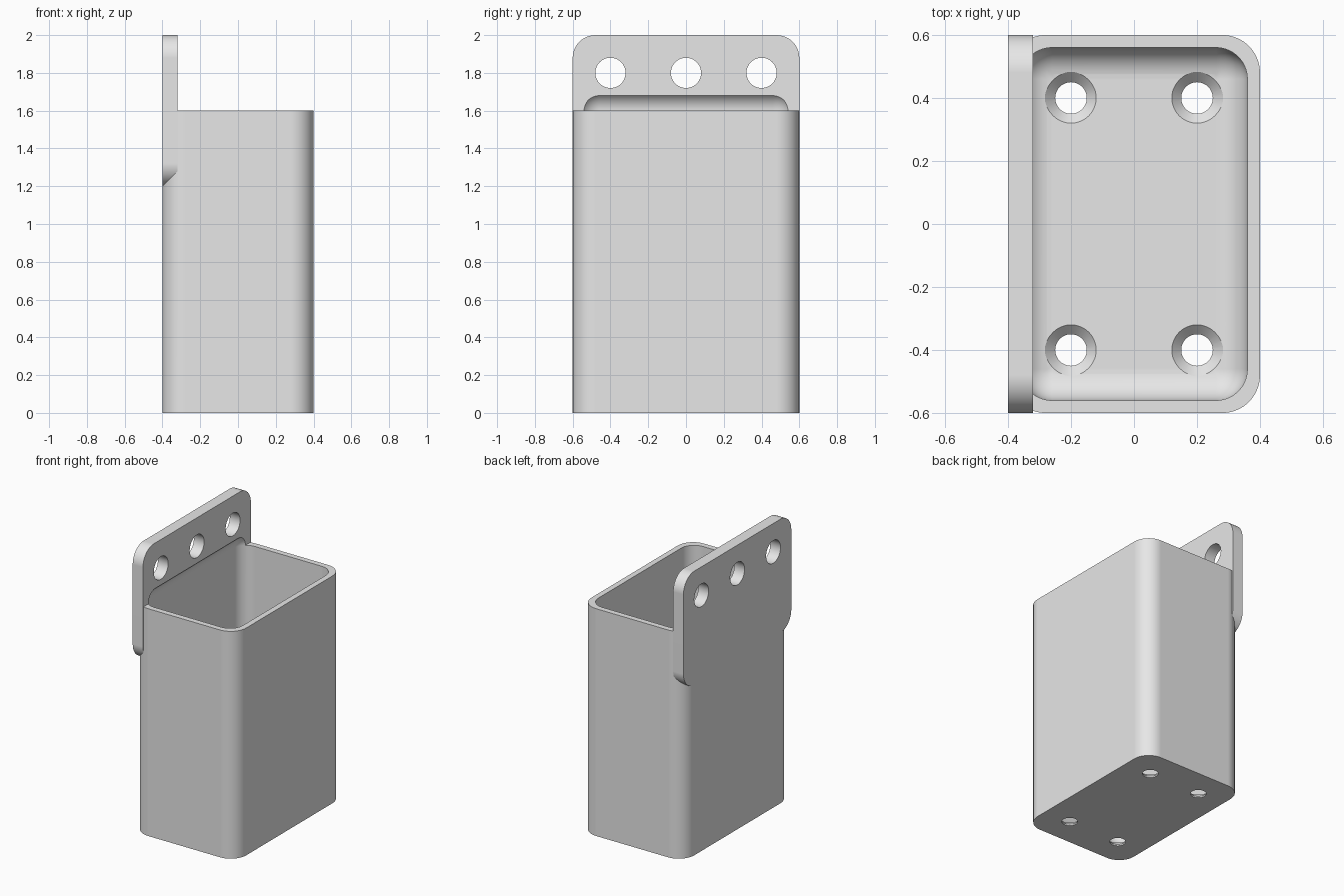
import bpy, bmesh
from mathutils import Matrix, Vector

cube = bpy.data.objects.get("Cube")
if cube:
    bpy.data.objects.remove(cube, do_unlink=True)


def make_object(name, bm):
    mesh = bpy.data.meshes.new(name)
    bm.to_mesh(mesh)
    bm.free()
    obj = bpy.data.objects.new(name, mesh)
    bpy.context.collection.objects.link(obj)
    return obj


def rounded_box(name, low, high, radius, axis=None, segments=10):
    """Box rounded on the edges along one axis, or on all edges."""
    low, high = Vector(low), Vector(high)
    bm = bmesh.new()
    bmesh.ops.create_cube(bm, size=1)
    bmesh.ops.scale(bm, vec=high - low, verts=bm.verts)
    bmesh.ops.translate(bm, vec=(low + high) / 2, verts=bm.verts)

    def chosen(edge):
        d = edge.verts[1].co - edge.verts[0].co
        return axis is None or abs(d[axis]) > 0.99 * d.length

    bmesh.ops.bevel(bm, geom=[e for e in bm.edges if chosen(e)], offset=radius,
                    segments=segments, profile=0.5, affect='EDGES')
    return make_object(name, bm)


def round_cutters(name, centres, r_low, r_high, depth, turn=None):
    """Several cylinders or cones in one cutter mesh."""
    bm = bmesh.new()
    for c in centres:
        bmesh.ops.create_cone(bm, cap_ends=True, segments=48, radius1=r_low,
                              radius2=r_high, depth=depth,
                              matrix=Matrix.Translation(c) @ (turn or Matrix()))
    return make_object(name, bm)


def combine(target, other, operation):
    mod = target.modifiers.new(operation.title(), 'BOOLEAN')
    mod.operation, mod.solver, mod.object = operation, 'EXACT', other
    graph = bpy.context.evaluated_depsgraph_get()
    mesh = bpy.data.meshes.new_from_object(target.evaluated_get(graph))
    target.modifiers.clear()
    target.data = mesh
    bpy.data.objects.remove(other, do_unlink=True)


# Container body with the mounting plate joined flush to its left wall
holder = rounded_box("wall_holder", (-0.4, -0.6, 0), (0.4, 0.6, 1.6), 0.12, axis=2)
plate = rounded_box("mounting_plate", (-0.4, -0.6, 1.2), (-0.32, 0.6, 2), 0.12, axis=0)
combine(holder, plate, 'UNION')

# Filleted cavity, which also bites a shallow recess into the plate
cavity = rounded_box("cavity", (-0.36, -0.56, 0.04), (0.36, 0.56, 1.7), 0.1)
combine(holder, cavity, 'DIFFERENCE')

# Three mounting holes through the plate
sideways = Matrix.Rotation(1.5707963, 4, 'Y')
holes = round_cutters("plate_holes", [(-0.36, y, 1.8) for y in (-0.4, 0, 0.4)],
                      0.08, 0.08, 0.3, sideways)
combine(holder, holes, 'DIFFERENCE')

# Four countersunk drain holes through the floor
spots = [(x, y) for x in (-0.2, 0.2) for y in (-0.4, 0.4)]
drains = round_cutters("drain_holes", [(x, y, 0) for x, y in spots], 0.05, 0.05, 0.2)
combine(holder, drains, 'DIFFERENCE')
sinks = round_cutters("countersinks", [(x, y, 0.035) for x, y in spots], 0.045, 0.105, 0.06)
combine(holder, sinks, 'DIFFERENCE')

# Plain grey material
grey = bpy.data.materials.new("light_grey")
grey.use_nodes = True
colour = (0.8, 0.8, 0.8, 1)
grey.diffuse_color = colour
grey.node_tree.nodes["Principled BSDF"].inputs["Base Color"].default_value = colour
holder.data.materials.clear()
holder.data.materials.append(grey)

# Smooth fillets, crisp edges and flat walls
bpy.ops.object.select_all(action='DESELECT')
holder.select_set(True)
bpy.context.view_layer.objects.active = holder
bpy.ops.object.shade_smooth_by_angle()
weighted = holder.modifiers.new("Flat Walls", 'WEIGHTED_NORMAL')
weighted.keep_sharp = True
